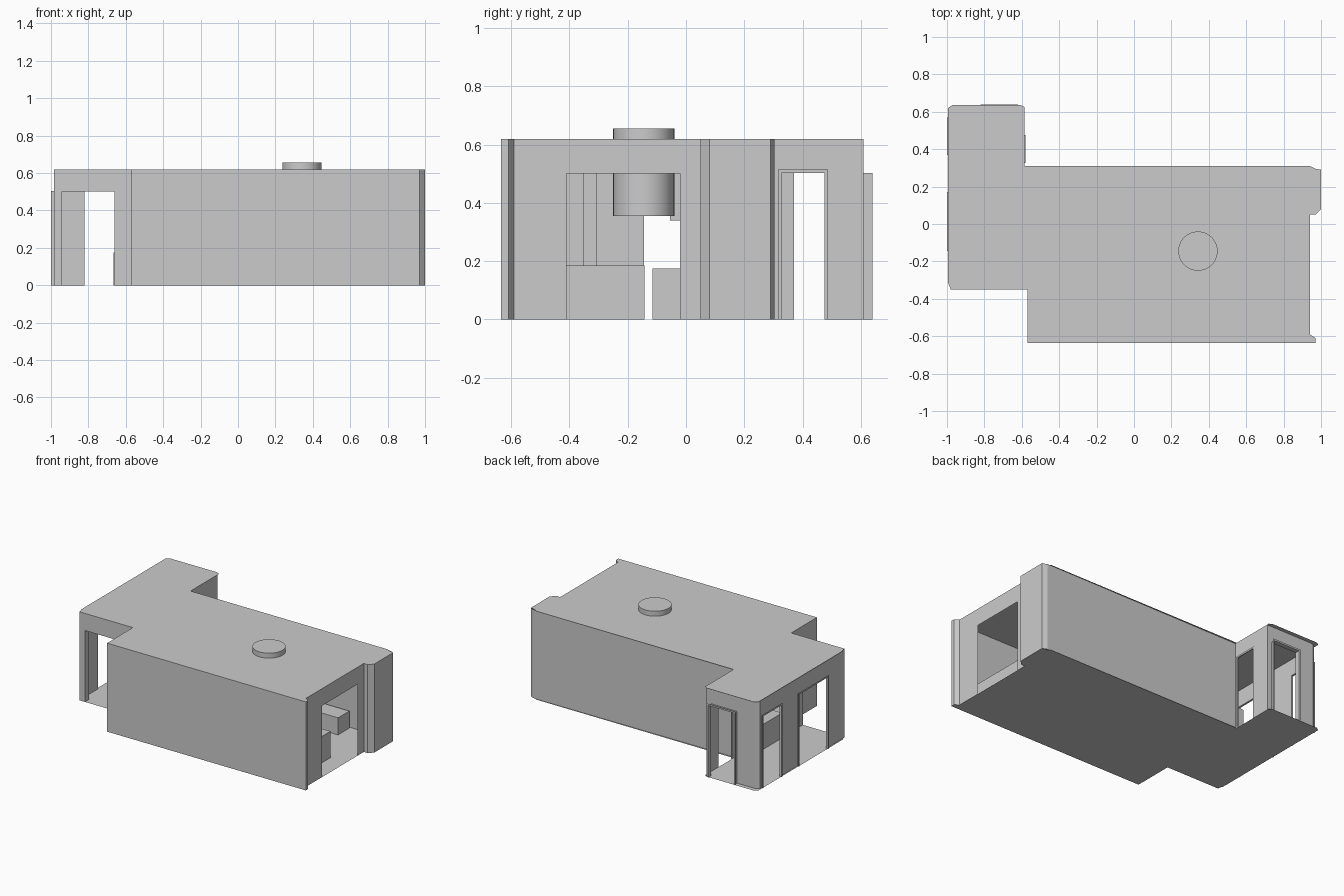
import bpy, bmesh
from mathutils import Vector

if "Cube" in bpy.data.objects:
    bpy.data.objects.remove(bpy.data.objects["Cube"])

H = 0.62  # ceiling height


def make(name, verts, faces):
    me = bpy.data.meshes.new(name)
    me.from_pydata([tuple(v) for v in verts], [], faces)
    me.update()
    ob = bpy.data.objects.new(name, me)
    bpy.context.collection.objects.link(ob)
    return ob


def slab(name, outline, z):
    return make(name, [(x, y, z) for x, y in outline], [list(range(len(outline)))])


def wall(name, path, opening=None, top=H):
    """Thin wall along a path; opening = (segment, start, end, height, reveal depth)."""
    verts, faces = [], []

    def quad(a, b, c, d):
        n = len(verts)
        verts.extend([a, b, c, d])
        faces.append([n, n + 1, n + 2, n + 3])

    def panel(a, b, z0, z1):
        quad((a.x, a.y, z0), (b.x, b.y, z0), (b.x, b.y, z1), (a.x, a.y, z1))

    for i in range(len(path) - 1):
        p, q = Vector(path[i]), Vector(path[i + 1])
        if opening and opening[0] == i:
            _, s, e, h, depth = opening
            d = (q - p).normalized()
            a, b = p + d * s, p + d * e
            panel(p, a, 0, top)
            panel(a, b, h, top)
            panel(b, q, 0, top)
            # reveal around the doorway, pushed out to the right of the path
            o = Vector((d.y, -d.x)) * depth
            panel(a, a + o, 0, h)
            panel(b, b + o, 0, h)
            a2, b2 = a + o, b + o
            quad((a.x, a.y, h), (b.x, b.y, h), (b2.x, b2.y, h), (a2.x, a2.y, h))
            # narrow door casing at the end of the reveal
            if depth > 0:
                w = d * 0.012
                panel(a2 - w, a2, 0, h + 0.012)
                panel(b2, b2 + w, 0, h + 0.012)
                panel(a2, b2, h, h + 0.012)
        else:
            panel(p, q, 0, top)
    return make(name, verts, faces)


def box(name, x0, x1, y0, y1, z0, z1):
    bm = bmesh.new()
    bmesh.ops.create_cube(bm, size=1)
    for v in bm.verts:
        v.co = ((x0 + x1) / 2 + v.co.x * (x1 - x0),
                (y0 + y1) / 2 + v.co.y * (y1 - y0),
                (z0 + z1) / 2 + v.co.z * (z1 - z0))
    me = bpy.data.meshes.new(name)
    bm.to_mesh(me)
    bm.free()
    ob = bpy.data.objects.new(name, me)
    bpy.context.collection.objects.link(ob)
    return ob


# floor and ceiling share one outline
outline = [(-0.98, -0.35), (-0.57, -0.35), (-0.57, -0.635), (0.97, -0.635),
           (0.97, -0.61), (0.94, -0.59), (0.94, 0.05), (0.97, 0.05),
           (1.0, 0.08), (1.0, 0.29), (0.97, 0.295), (0.94, 0.31),
           (-0.585, 0.31), (-0.585, 0.625), (-0.61, 0.637), (-0.97, 0.637),
           (-0.995, 0.62), (-0.995, -0.31)]
slab("floor", outline, 0)
slab("ceiling", outline, H)

# main room walls
wall("front_wall", [(-0.57, -0.35), (-0.57, -0.635), (0.97, -0.635)])
wall("right_wall", [(0.97, -0.635), (0.97, -0.61), (0.94, -0.59), (0.94, 0.05),
                    (0.97, 0.05), (1.0, 0.08), (1.0, 0.29), (0.965, 0.303)],
     (2, 0.18, 0.57, 0.50, 0))
wall("back_wall", [(0.965, 0.303), (-0.585, 0.297)])

# entrance wing walls with doorways
wall("wing_right_wall", [(-0.585, 0.297), (-0.585, 0.61)], (0, 0.03, 0.178, 0.503, 0.006))
wall("wing_back_wall", [(-0.585, 0.607), (-0.96, 0.607)], (0, 0.035, 0.235, 0.503, 0.033))
wall("wing_left_wall_rear", [(-0.96, 0.607), (-0.985, 0.59), (-0.985, 0.27)],
     (1, 0.02, 0.22, 0.503, 0.014))
wall("wing_left_wall_front", [(-0.985, 0.27), (-0.985, -0.35)],
     (0, 0.10, 0.415, 0.503, 0.014))
wall("wing_front_wall", [(-0.985, -0.35), (-0.57, -0.35)], (0, 0.045, 0.325, 0.50, -0.045))

# furniture blocks
box("low_table", -0.09, 0.816, -0.585, -0.142, 0, 0.185)
box("wall_bench", 0.3, 0.66, 0.165, 0.29, 0, 0.12)
box("counter", -0.665, -0.4, -0.115, 0.28, 0, 0.175)
box("wall_cabinet", -0.56, -0.3, -0.055, 0.28, 0.34, 0.5)

# round duct passing through the ceiling
bpy.ops.mesh.primitive_cylinder_add(vertices=36, radius=0.105, depth=0.3,
                                    location=(0.342, -0.145, 0.505))
duct = bpy.context.object
duct.name = "ceiling_duct"
bpy.ops.object.shade_smooth_by_angle()
